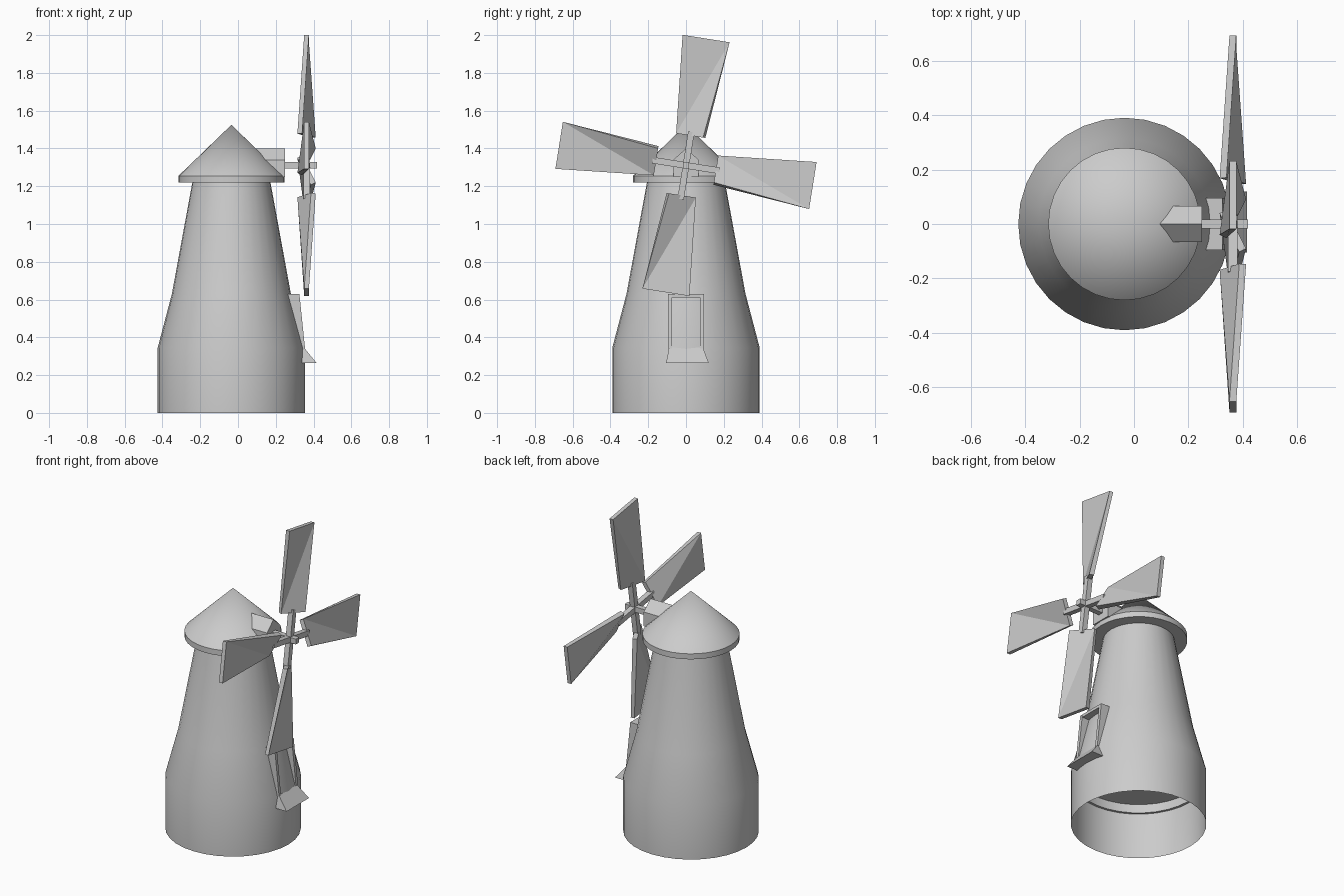
import bpy, math
from mathutils import Matrix, Vector

old = bpy.data.objects.get("Cube")
if old:
    bpy.data.objects.remove(old, do_unlink=True)

grey = bpy.data.materials.new("plain_grey")
grey.use_nodes = True
grey.diffuse_color = (0.6, 0.6, 0.6, 1)
grey.node_tree.nodes["Principled BSDF"].inputs["Base Color"].default_value = (0.6, 0.6, 0.6, 1)

CX = -0.035                    # tower axis
HUB = Vector((0.363, 0, 1.31))  # sail centre
TILT = math.radians(9)


def make(name, verts, faces, smooth=False):
    mesh = bpy.data.meshes.new(name)
    mesh.from_pydata(verts, [], faces)
    mesh.materials.append(grey)
    obj = bpy.data.objects.new(name, mesh)
    bpy.context.collection.objects.link(obj)
    bpy.ops.object.select_all(action="DESELECT")
    obj.select_set(True)
    bpy.context.view_layer.objects.active = obj
    bpy.ops.object.mode_set(mode="EDIT")
    bpy.ops.mesh.select_all(action="SELECT")
    bpy.ops.mesh.remove_doubles(threshold=0.0001)
    bpy.ops.mesh.normals_make_consistent(inside=False)
    bpy.ops.object.mode_set(mode="OBJECT")
    if smooth:
        bpy.ops.object.shade_smooth_by_angle(angle=math.radians(30))
    return obj


def lathe(name, profile, sides=32):
    verts = [(CX + r * math.cos(math.tau * i / sides), r * math.sin(math.tau * i / sides), z)
             for r, z in profile for i in range(sides)]
    faces = []
    for k in range(len(profile) - 1):
        for i in range(sides):
            j = (i + 1) % sides
            faces.append((k * sides + i, k * sides + j, (k + 1) * sides + j, (k + 1) * sides + i))
    return make(name, verts, faces, True)


def loft(name, start, end):
    """Solid between two matching polygons."""
    n = len(start)
    sides = [(i, (i + 1) % n, n + (i + 1) % n, n + i) for i in range(n)]
    return make(name, start + end, sides + [tuple(range(n)), tuple(range(n, 2 * n))])


def box(name, x, y, z):
    return loft(name, [(a, b, z[0]) for a, b in ((x[0], y[0]), (x[1], y[0]), (x[1], y[1]), (x[0], y[1]))],
                [(a, b, z[1]) for a, b in ((x[0], y[0]), (x[1], y[0]), (x[1], y[1]), (x[0], y[1]))])


# Tower shell, open underneath, with an inner floor
lathe("tower", [(0.39, 0), (0.39, 0.345), (0.315, 0.63), (0.205, 1.23)])
lathe("inner_floor", [(0.385, 0.29), (0.37, 0.29), (0.37, 0.345), (0, 0.345)])

# Conical cap with a brim
lathe("cap", [(0, 1.22), (0.28, 1.22), (0.28, 1.255), (0, 1.525)])

# Gabled housing for the sail shaft
gable = [(-0.067, 1.25), (0.067, 1.25), (0.067, 1.34), (0, 1.4), (-0.067, 1.34)]
loft("shaft_housing", [(0, y, z) for y, z in gable], [(0.25, y, z) for y, z in gable])
box("shaft", (0.2, 0.418), (-0.017, 0.017), (1.293, 1.327))

# Four arms, each with a twisted tapering sail
for n in range(4):
    turn = Matrix.Translation(HUB) @ Matrix.Rotation(-TILT - n * math.pi / 2, 4, "X")
    arm = box(f"sail_arm_{n + 1}", (-0.017, 0.017), (-0.017, 0.017), (0, 0.18))
    arm.matrix_world = turn
    t = 0.0125
    verts = []
    for side in (-t, t):
        verts += [(-0.036 + side, -0.072 - side * 0.5, 0.16), (0.036 + side, 0.072 - side * 0.5, 0.16),
                  (side, 0.126, 0.68), (side, -0.126, 0.68)]
    faces = [(0, 1, 2), (0, 2, 3), (4, 5, 6), (4, 6, 7)]
    faces += [(i, (i + 1) % 4, 4 + (i + 1) % 4, 4 + i) for i in range(4)]
    sail = make(f"sail_{n + 1}", verts, faces)
    sail.matrix_world = turn

# Opening at the foot of the tower: jambs, lintel and sloping sill
jamb = [(0.26, 0.63), (0.325, 0.63), (0.355, 0.34), (0.3, 0.34)]
for name, side in (("left_jamb", 1), ("right_jamb", -1)):
    loft(name, [(x, side * 0.075, z) for x, z in jamb], [(x, side * 0.095, z) for x, z in jamb])
box("lintel", (0.26, 0.325), (-0.095, 0.095), (0.612, 0.63))
loft("sill", [(0.33, -0.09, 0.345), (0.35, -0.09, 0.345), (0.415, -0.105, 0.265), (0.33, -0.105, 0.265)],
     [(0.33, 0.09, 0.345), (0.35, 0.09, 0.345), (0.415, 0.12, 0.265), (0.33, 0.12, 0.265)])
